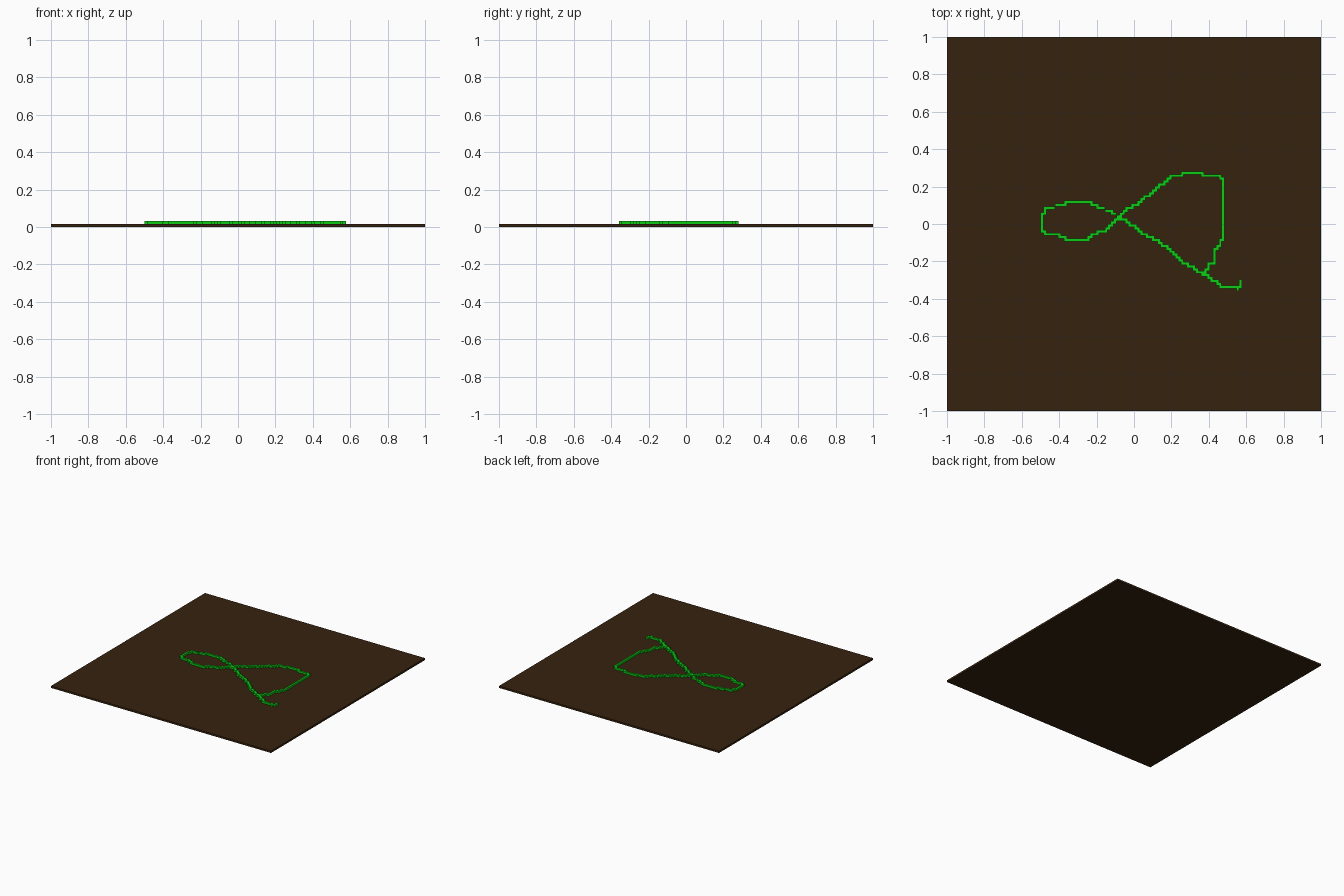
import bpy, bmesh, math
from mathutils import Vector

if "Cube" in bpy.data.objects:
    bpy.data.objects.remove(bpy.data.objects["Cube"])

S = 1 / 64  # block size: a 128 x 128 grid over the board


def material(name, color):
    m = bpy.data.materials.new(name)
    m.diffuse_color = (*color, 1)
    m.use_nodes = True
    m.node_tree.nodes["Principled BSDF"].inputs["Base Color"].default_value = m.diffuse_color
    return m


def finish(name, bm, mat):
    mesh = bpy.data.meshes.new(name)
    bmesh.ops.recalc_face_normals(bm, faces=bm.faces)
    bm.to_mesh(mesh)
    bm.free()
    mesh.materials.append(mat)
    ob = bpy.data.objects.new(name, mesh)
    bpy.context.collection.objects.link(ob)
    return ob


# thin square board
bm = bmesh.new()
bmesh.ops.create_cube(bm, size=1)
bmesh.ops.scale(bm, vec=(2, 2, S), verts=bm.verts)
bmesh.ops.translate(bm, vec=(0, 0, S / 2), verts=bm.verts)
finish("board", bm, material("dark brown", (0.037, 0.0165, 0.0047)))

# looping trail, from the hooked tail round both loops and back
path = [(.57, -.30), (.57, -.335), (.55, -.345), (.54, -.335), (.47, -.335),
        (.41, -.29), (.36, -.26), (.31, -.23), (.25, -.20), (.22, -.16),
        (.14, -.10), (.05, -.05), (-.02, .0), (-.08, .04), (-.17, .085),
        (-.24, .115), (-.34, .12), (-.40, .10), (-.47, .08), (-.50, .04),
        (-.50, -.02), (-.47, -.06), (-.40, -.06), (-.36, -.08), (-.24, -.08),
        (-.20, -.045), (-.15, -.04), (-.09, .02), (-.03, .08), (.02, .11),
        (.05, .14), (.10, .16), (.13, .20), (.17, .22), (.19, .25),
        (.24, .26), (.27, .275), (.35, .275), (.38, .26), (.46, .26),
        (.477, .22), (.477, -.04), (.46, -.12), (.43, -.14), (.43, -.20),
        (.40, -.22), (.38, -.27)]
cells = set()
for a, b in zip(path, path[1:]):
    a, b = Vector(a), Vector(b)
    for k in range(101):
        p = a.lerp(b, k / 100)
        cells.add((math.floor(p.x / S), math.floor(p.y / S)))

# one block per grid cell, without walls between neighbouring blocks
bm = bmesh.new()
corners = [(0, 0), (1, 0), (1, 1), (0, 1)]
sides = [(0, -1), (1, 0), (0, 1), (-1, 0)]
for i, j in sorted(cells):
    ring = [((i + u) * S, (j + v) * S) for u, v in corners]
    low = [bm.verts.new((x, y, S)) for x, y in ring]
    top = [bm.verts.new((x, y, 2 * S)) for x, y in ring]
    bm.faces.new(top)
    for n, (dx, dy) in enumerate(sides):
        if (i + dx, j + dy) not in cells:
            m = (n + 1) % 4
            bm.faces.new((low[n], low[m], top[m], top[n]))
bmesh.ops.remove_doubles(bm, verts=bm.verts, dist=S / 100)
finish("trail", bm, material("bright green", (0.004, 0.61, 0.008)))
